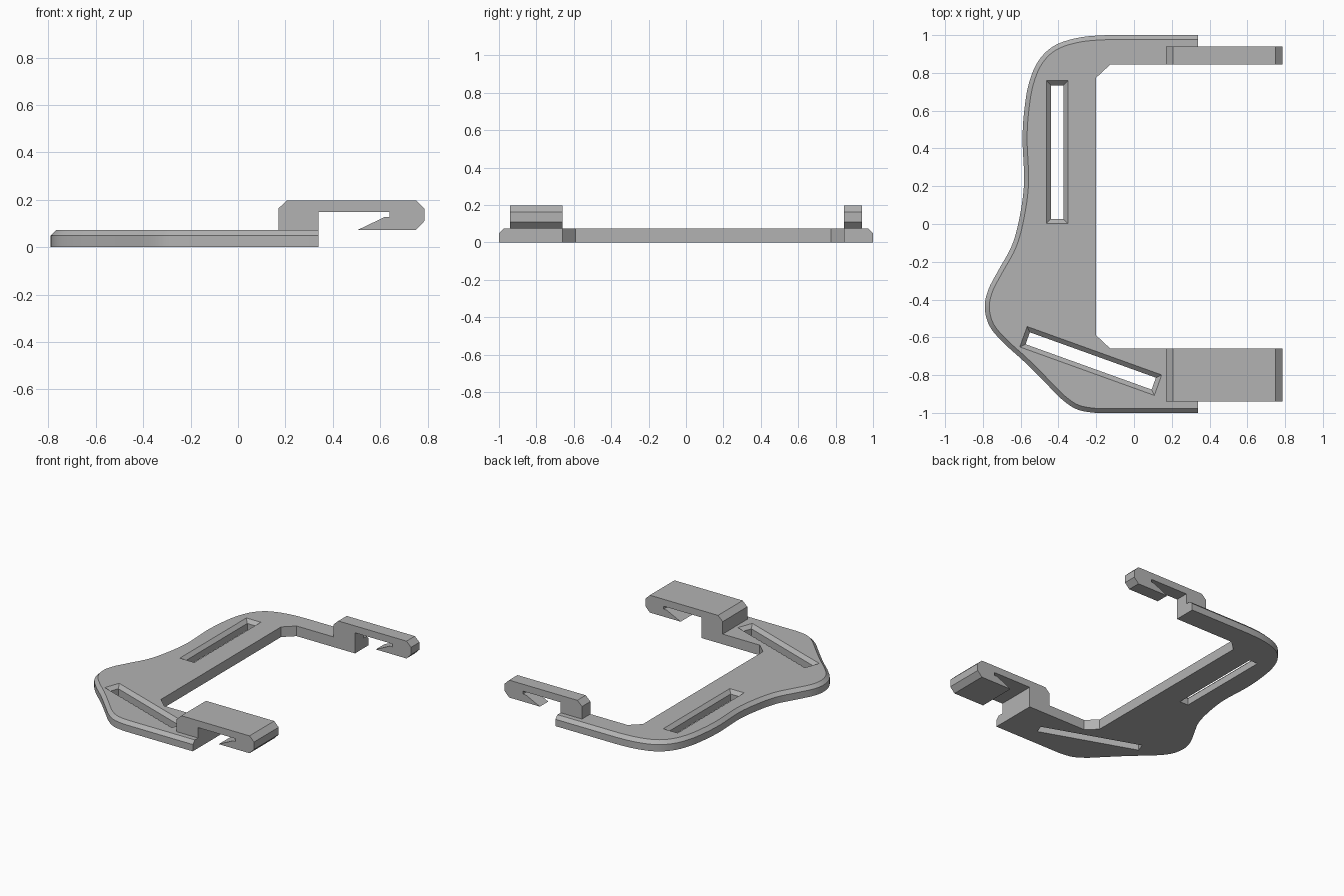
import bpy, bmesh, math
from mathutils import Vector, Matrix

cube = bpy.data.objects.get("Cube")
if cube:
    bpy.data.objects.remove(cube, do_unlink=True)

THICK, CHAMFER, ARM_END = 0.073, 0.024, 0.34
RIM = THICK - CHAMFER

grey = bpy.data.materials.new("plain grey")
grey.use_nodes = True
grey.diffuse_color = (0.45, 0.45, 0.45, 1)
grey.node_tree.nodes["Principled BSDF"].inputs["Base Color"].default_value = (0.45, 0.45, 0.45, 1)


def stack(name, loops):
    """Solid skinned through equal-length loops, capped at both ends."""
    bm = bmesh.new()
    rings = [[bm.verts.new(p) for p in loop] for loop in loops]
    n = len(rings[0])
    for a, b in zip(rings, rings[1:]):
        for i in range(n):
            j = (i + 1) % n
            bm.faces.new((a[i], a[j], b[j], b[i]))
    bm.faces.new(rings[0][::-1])
    bm.faces.new(rings[-1])
    bmesh.ops.dissolve_limit(bm, angle_limit=0.002, verts=bm.verts, edges=bm.edges)
    bmesh.ops.recalc_face_normals(bm, faces=bm.faces)
    mesh = bpy.data.meshes.new(name)
    bm.to_mesh(mesh)
    bm.free()
    mesh.materials.append(grey)
    ob = bpy.data.objects.new(name, mesh)
    bpy.context.collection.objects.link(ob)
    return ob


def spline(keys, steps=5):
    """Smooth curve through the keys; the first and last only steer it."""
    pts = []
    for a, b, c, d in zip(keys, keys[1:], keys[2:], keys[3:]):
        for s in range(steps):
            t = s / steps
            pts.append(0.5 * (2 * b + (c - a) * t + (2 * a - 5 * b + 4 * c - d) * t ** 2
                              + (3 * b - a - 3 * c + d) * t ** 3))
    return pts + [keys[-2]]


# Wavy outer edge, from the back arm round to the front arm
outer_keys = [Vector(p) for p in (
    (0, 1), (-0.14, 1), (-0.29, 0.987), (-0.42, 0.945), (-0.505, 0.865),
    (-0.555, 0.75), (-0.58, 0.61), (-0.59, 0.45), (-0.582, 0.22), (-0.605, 0.04),
    (-0.645, -0.11), (-0.715, -0.24), (-0.77, -0.345), (-0.79, -0.44),
    (-0.765, -0.54), (-0.69, -0.63), (-0.58, -0.73), (-0.46, -0.85),
    (-0.38, -0.93), (-0.30, -0.982), (-0.2, -1), (-0.1, -1))]
outer = [Vector((ARM_END, 1))] + spline(outer_keys) + [Vector((ARM_END, -1))]
inset = []
for i, p in enumerate(outer):
    t = (outer[min(i + 1, len(outer) - 1)] - outer[max(i - 1, 0)]).normalized()
    if i in (0, len(outer) - 1):
        t = Vector((-1 if i == 0 else 1, 0))
    inset.append(p + CHAMFER * Vector((-t.y, t.x)))

# Straight inner edge with small corner gussets
inner = [Vector(p) for p in (
    (ARM_END, -0.66), (-0.125, -0.66), (-0.2, -0.59),
    (-0.2, 0.775), (-0.125, 0.845), (ARM_END, 0.845))]
plate = stack("base_plate", [
    [(p.x, p.y, z) for p in edge + inner]
    for edge, z in ((outer, 0), (outer, RIM), (inset, THICK))])


# Strap slots with a chamfered mouth
def cut_slot(name, center, angle, length=0.757, width=0.115):
    def rect(grow, z):
        x, y = length / 2 + grow, width / 2 + grow
        return [(-x, -y, z), (x, -y, z), (x, y, z), (-x, y, z)]
    cutter = stack(name, [rect(-CHAMFER, -0.1), rect(-CHAMFER, RIM), rect(CHAMFER, THICK + CHAMFER)])
    cutter.data.transform(Matrix.Translation((*center, 0)) @ Matrix.Rotation(math.radians(angle), 4, 'Z'))
    cutter.hide_render = True
    mod = plate.modifiers.new(name, 'BOOLEAN')
    mod.operation = 'DIFFERENCE'
    mod.solver = 'EXACT'
    mod.object = cutter
    bpy.context.view_layer.objects.active = plate
    bpy.ops.object.modifier_apply(modifier=name)
    bpy.data.objects.remove(cutter, do_unlink=True)


bpy.ops.object.select_all(action='DESELECT')
plate.select_set(True)
cut_slot("back_slot", (-0.407, 0.38), 90)
cut_slot("front_slot", (-0.229, -0.725), -19.8)
bpy.ops.object.shade_smooth_by_angle(angle=math.radians(25))

# Snap hooks: one barbed profile, two widths
hook = [(0.17, THICK), (ARM_END, THICK), (ARM_END, 0.148), (0.64, 0.148),
        (0.64, 0.127), (0.618, 0.127), (0.505, THICK), (0.75, THICK),
        (0.786, 0.11), (0.786, 0.163), (0.75, 0.198), (0.207, 0.198), (0.17, 0.163)]
for name, y0, y1 in (("back_hook", 0.845, 0.94), ("front_hook", -0.94, -0.66)):
    stack(name, [[(x, y, z) for x, z in hook] for y in (y0, y1)])
